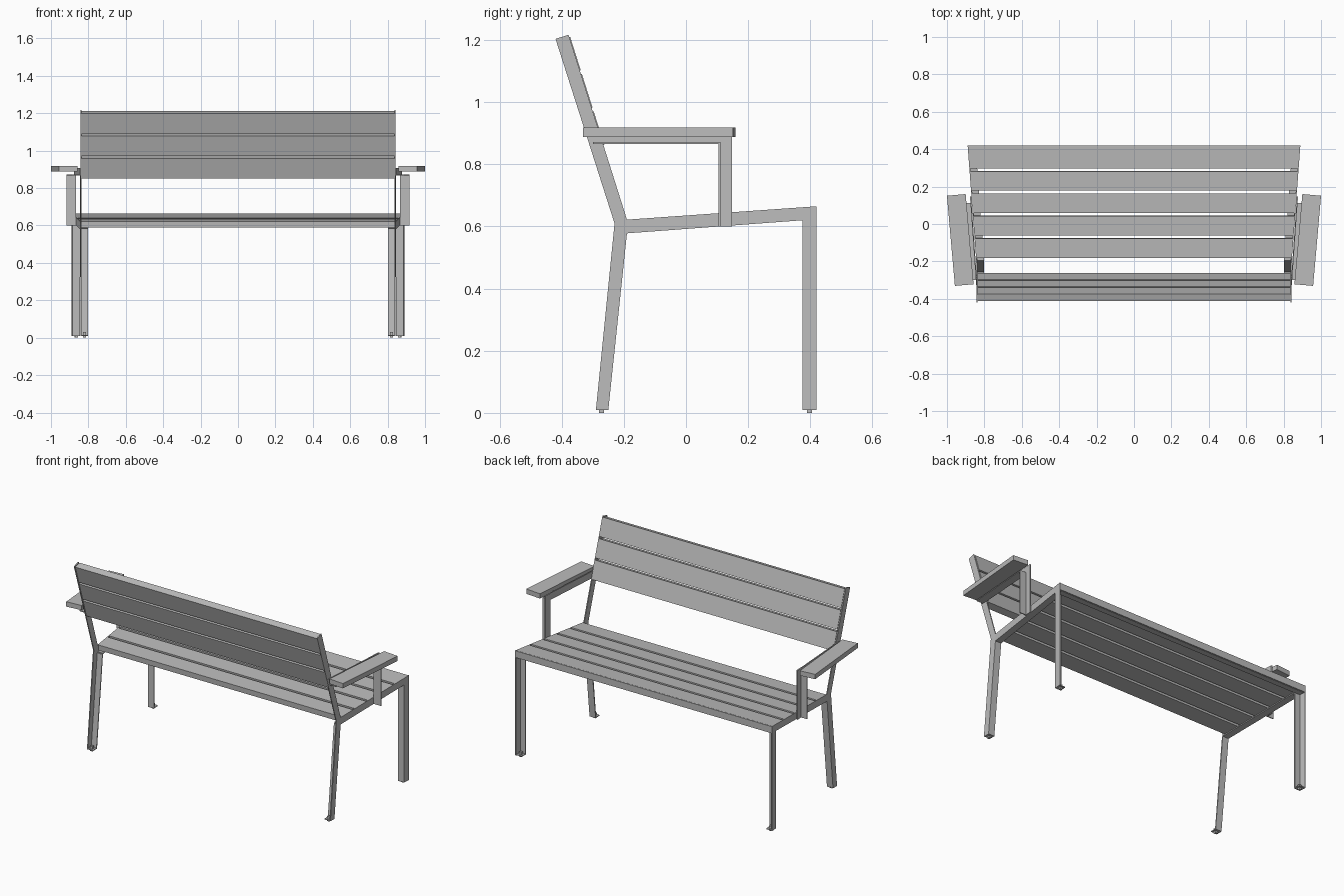
import bpy, bmesh
from mathutils import Vector

cube = bpy.data.objects.get("Cube")
if cube:
    bpy.data.objects.remove(cube)

grey = bpy.data.materials.new("plain grey")
grey.use_nodes = True
grey.diffuse_color = (0.5, 0.5, 0.5, 1)
bsdf = grey.node_tree.nodes["Principled BSDF"]
bsdf.inputs["Base Color"].default_value = grey.diffuse_color
bsdf.inputs["Roughness"].default_value = 0.7

T = 0.006     # sheet thickness of the angle iron
W = 0.042     # flange width


def frame_x(y):
    """Outer face of the side frame, splayed outwards towards the seat edge."""
    return 0.843 + 0.075 * max(0, y + 0.2)


def arm_x(y):
    return 0.845 + 0.07 * (y + 0.31)


def board_x(y):
    return 0.886 + 0.088 * y


def prism(name, pts, x_a, x_b, skew=0):
    """Side profile of (y, z) points, stretched between two x rules."""
    bm = bmesh.new()
    a = [bm.verts.new((x_a(y), y, z)) for y, z in pts]
    b = [bm.verts.new((x_b(y), y + skew, z)) for y, z in pts]
    n = len(pts)
    bm.faces.new(a)
    bm.faces.new(b[::-1])
    for i in range(n):
        j = (i + 1) % n
        bm.faces.new((a[j], a[i], b[i], b[j]))
    bmesh.ops.recalc_face_normals(bm, faces=bm.faces)
    mesh = bpy.data.meshes.new(name)
    bm.to_mesh(mesh)
    bm.free()
    mesh.materials.append(grey)
    obj = bpy.data.objects.new(name, mesh)
    bpy.context.collection.objects.link(obj)
    return obj


def pair(name, pts, rule, a, b, skew=0):
    """The same part on the left and the right."""
    for side, s in (("left", 1), ("right", -1)):
        prism(f"{side}_{name}", pts, lambda y: s * (rule(y) + a),
              lambda y: s * (rule(y) + b), skew)


def strip(p, q, offset, depth):
    """Quad along p-q, shifted and thickened to the left of its direction."""
    p, q = Vector(p), Vector(q)
    d = (q - p).normalized()
    n = Vector((-d.y, d.x))
    return [tuple(v) for v in (p + n * offset, q + n * offset,
                               q + n * (offset + depth), p + n * (offset + depth))]


def box(y0, y1, z0, z1):
    return [(y0, z0), (y1, z0), (y1, z1), (y0, z1)]


# Corners of the bent side frame in (y, z)
back_in, back_out, back_top = (-0.19, 0.578), (-0.23, 0.61), (-0.19, 0.622)
front_in, front_out = (0.375, 0.62), (0.42, 0.665)
foot_back, foot_front = (-0.25, 0.01), (0.375, 0.01)
tip_front, tip_back = (-0.378, 1.217), (-0.42, 1.204)

# Vertical webs of the side frames
pair("back_leg", [(-0.29, 0.01), foot_back, back_in, back_top, back_out], frame_x, -T, 0)
pair("seat_rail", [back_in, front_in, front_out, back_top], frame_x, -T, 0)
pair("front_leg", [foot_front, (0.42, 0.01), front_out, front_in], frame_x, -T, 0)
pair("back_upright", [back_out, back_top, tip_front, tip_back], frame_x, -T, 0)

# Flanges on the inner side of the bends
pair("back_leg_flange", strip(foot_back, back_in, 0, T), frame_x, -W, -T)
pair("seat_rail_flange", strip(back_in, front_in, 0, T), frame_x, -W, -T)
pair("front_leg_flange", box(0.375, 0.375 + T, 0.01, 0.62), frame_x, -W, -T)

# Feet
for end, y0, yc in (("back", -0.289, -0.272), ("front", 0.376, 0.397)):
    pair(f"{end}_foot_plate", box(y0, y0 + 0.04, 0.01, 0.015), frame_x, -W, -T)
    pair(f"{end}_foot_pad", box(yc - 0.008, yc + 0.008, 0, 0.03), frame_x, -0.031, -0.015)


def slat(name, pts):
    prism(name, pts, lambda y: T - frame_x(y), lambda y: frame_x(y) - T)


# Seat slats, resting on the rail flanges
def along(p, q, t):
    return Vector(p).lerp(Vector(q), t)


def seat_point(y):
    return along(back_top, front_out, (y - back_top[0]) / (front_out[0] - back_top[0]))


for i in range(5):
    y0 = -0.182 + 0.12 * i
    y1 = y0 + 0.104 if i < 4 else 0.414
    slat(f"seat_slat_{i + 1}", strip(seat_point(y0), seat_point(y1), 0, -0.034))

# Front angle bar under the seat edge
slat("front_rail", box(0.414, 0.42, 0.622, 0.664))
slat("front_rail_flange", box(0.378, 0.414, 0.62, 0.626))


# Backrest slats, flush between the uprights
def back_point(z):
    return along(back_top, tip_front, (z - back_top[1]) / (tip_front[1] - back_top[1]))


for i in range(3):
    z0 = 0.862 + 0.12 * i
    slat(f"back_slat_{i + 1}", strip(back_point(z0), back_point(z0 + 0.108), -0.003, 0.042))

# Armrests: angle-iron post and bar, with a board on top
pair("arm_post", box(0.105, 0.148, 0.60, 0.908), arm_x, -0.008, 0)
pair("arm_post_flange", box(0.105, 0.105 + T, 0.60, 0.868), arm_x, 0, W)
pair("arm_bar", [(-0.31, 0.866), (0.105, 0.866), (0.105, 0.908), (-0.325, 0.908)],
     arm_x, -T, 0)
pair("arm_bar_flange", box(-0.30, 0.111, 0.866, 0.872), arm_x, 0, W)
pair("arm_board", box(-0.322, 0.16, 0.888, 0.918), board_x, 0, 0.1, -0.009)
